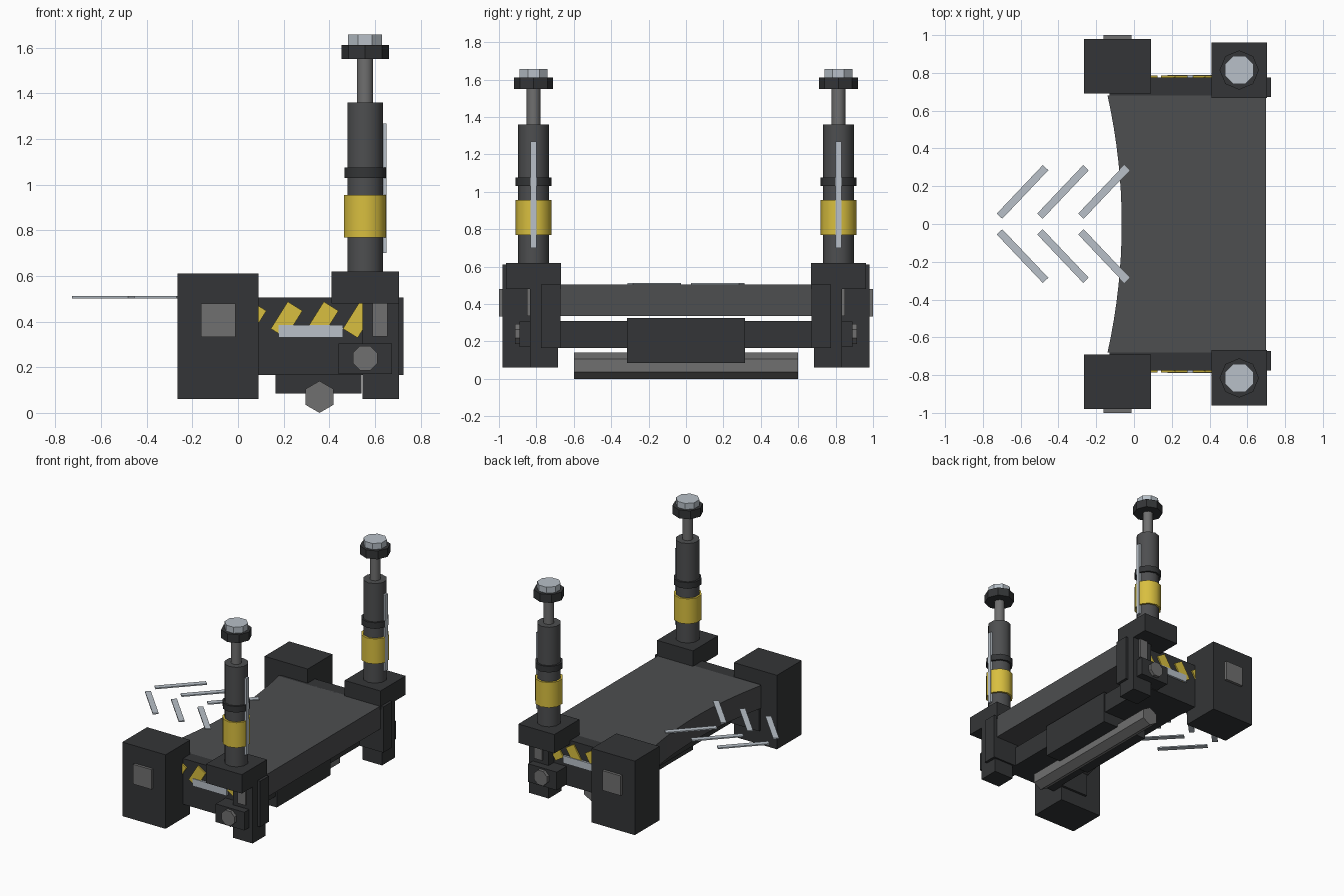
import bpy, bmesh, math
from mathutils import Matrix

if "Cube" in bpy.data.objects:
    bpy.data.objects.remove(bpy.data.objects["Cube"])


def mat(name, r, g, b):
    m = bpy.data.materials.new(name)
    m.diffuse_color = (r, g, b, 1)
    m.use_nodes = True
    m.node_tree.nodes["Principled BSDF"].inputs["Base Color"].default_value = m.diffuse_color
    return m


DARK = mat("dark", .034, .036, .038)
DECK = mat("deck_grey", .075, .077, .08)
GREY = mat("mid_grey", .16, .16, .16)
LIGHT = mat("light_steel", .48, .53, .58)
YELLOW = mat("warning_yellow", .69, .52, .05)


def finish(bm, name, m):
    bmesh.ops.recalc_face_normals(bm, faces=bm.faces)
    me = bpy.data.meshes.new(name)
    bm.to_mesh(me)
    bm.free()
    me.materials.append(m)
    ob = bpy.data.objects.new(name, me)
    bpy.context.collection.objects.link(ob)
    return ob


def box(name, x, y, z, m, rot=None):
    """Box from (min, max) ranges, optionally rotated about its centre."""
    y = sorted(y)
    c = [(a[0] + a[1]) / 2 for a in (x, y, z)]
    s = [a[1] - a[0] for a in (x, y, z)]
    bm = bmesh.new()
    bmesh.ops.create_cube(bm, size=1)
    bm.transform(Matrix.Translation(c) @ (rot or Matrix()) @ Matrix.Diagonal((*s, 1)))
    return finish(bm, name, m)


def cyl(name, centre, r, length, sides, m, axis='Z', turn=0, smooth=False):
    bm = bmesh.new()
    bmesh.ops.create_cone(bm, cap_ends=True, segments=sides, radius1=r, radius2=r, depth=length)
    rot = Matrix.Rotation(math.radians(90), 4, 'X') if axis == 'Y' else Matrix()
    bm.transform(Matrix.Translation(centre) @ rot @ Matrix.Rotation(math.radians(turn), 4, 'Z'))
    if smooth:
        for f in bm.faces:
            f.smooth = len(f.verts) == 4
        for e in bm.edges:
            e.smooth = e.calc_face_angle(0) < math.radians(50)
    return finish(bm, name, m)


# Deck slab with a concave entry edge
n = 16
pts = [(.70, -.68), (.70, .68)]
for i in range(n + 1):
    t = 1 - 2 * i / n
    pts.append((-.065 - .075 * t * t, .68 * t))
bm = bmesh.new()
face = bm.faces.new([bm.verts.new((x, y, .335)) for x, y in pts])
ext = bmesh.ops.extrude_face_region(bm, geom=[face])
bmesh.ops.translate(bm, vec=(0, 0, .17), verts=[v for v in ext['geom'] if isinstance(v, bmesh.types.BMVert)])
finish(bm, "deck", DECK)

# Underside beam, gearbox and hexagonal roller
box("under_beam", (.1, .53), (-.68, .68), (.165, .31), DARK)
box("gearbox", (.165, .54), (-.315, .315), (.085, .325), DARK)
cyl("roller", (.357, 0, .07), .07, 1.2, 6, GREY, axis='Y')

# Chevron arrows ahead of the entry edge
for k, cx in enumerate((-.59, -.376, -.159)):
    for s in (-1, 1):
        box(f"chevron_{k}_{s}", (cx - .177, cx + .177), (s * .17 - .02, s * .17 + .02),
            (.502, .511), LIGHT, Matrix.Rotation(s * math.radians(46.5), 4, 'Z'))

# Both ends: plates, blocks, stripes and posts
for s, side in ((-1, "front"), (1, "back")):
    def Y(a, b):
        return (s * a, s * b)
    box(f"{side}_end_plate", (-.13, .725), Y(.672, .775), (.165, .505), DARK)
    box(f"{side}_corner_block", (-.265, .09), Y(.69, .98), (.06, .61), DARK)
    box(f"{side}_corner_badge", (-.162, -.012), Y(.97, 1.0), (.333, .48), GREY)
    for k in range(4):
        cx = .055 + .158 * k
        box(f"{side}_stripe_{k}", (cx - .038, cx + .038), Y(.77, .785), (.338, .478), YELLOW,
            Matrix.Rotation(math.radians(32), 4, 'Y'))
    box(f"{side}_light_bar", (.178, .46), Y(.77, .79), (.33, .385), LIGHT)

    # Post base
    box(f"{side}_post_leg", (.545, .705), Y(.685, .835), (.06, .49), DARK)
    box(f"{side}_post_base", (.41, .705), Y(.667, .962), (.48, .62), DARK)
    box(f"{side}_leg_inlay", (.59, .655), Y(.82, .85), (.335, .48), GREY)
    box(f"{side}_pivot_box", (.44, .675), Y(.76, .89), (.17, .305), DARK)
    cyl(f"{side}_pivot_bolt", (.557, s * .89, .24), .058, .05, 8, GREY, axis='Y', turn=22.5)

    # Post column, from the base upward: name, radius, z range, sides, turn, colour
    for name, r, z0, z1, sides, turn, m in (
            ("column", .082, .61, 1.36, 10, 0, DECK),
            ("yellow_band", .0963, .768, .955, 10, 0, YELLOW),
            ("collar", .096, 1.03, 1.075, 10, 0, DARK),
            ("rod", .037, 1.35, 1.56, 10, 0, GREY),
            ("cap", .104, 1.55, 1.612, 8, 0, DARK),
            ("cap_light", .081, 1.60, 1.657, 8, 22.5, LIGHT)):
        cyl(f"{side}_{name}", (.557, s * .815, (z0 + z1) / 2), r, z1 - z0, sides, m,
            turn=turn, smooth=sides == 10)
    box(f"{side}_light_strip", (.615, .65), Y(.80, .831), (.70, 1.268), LIGHT)
